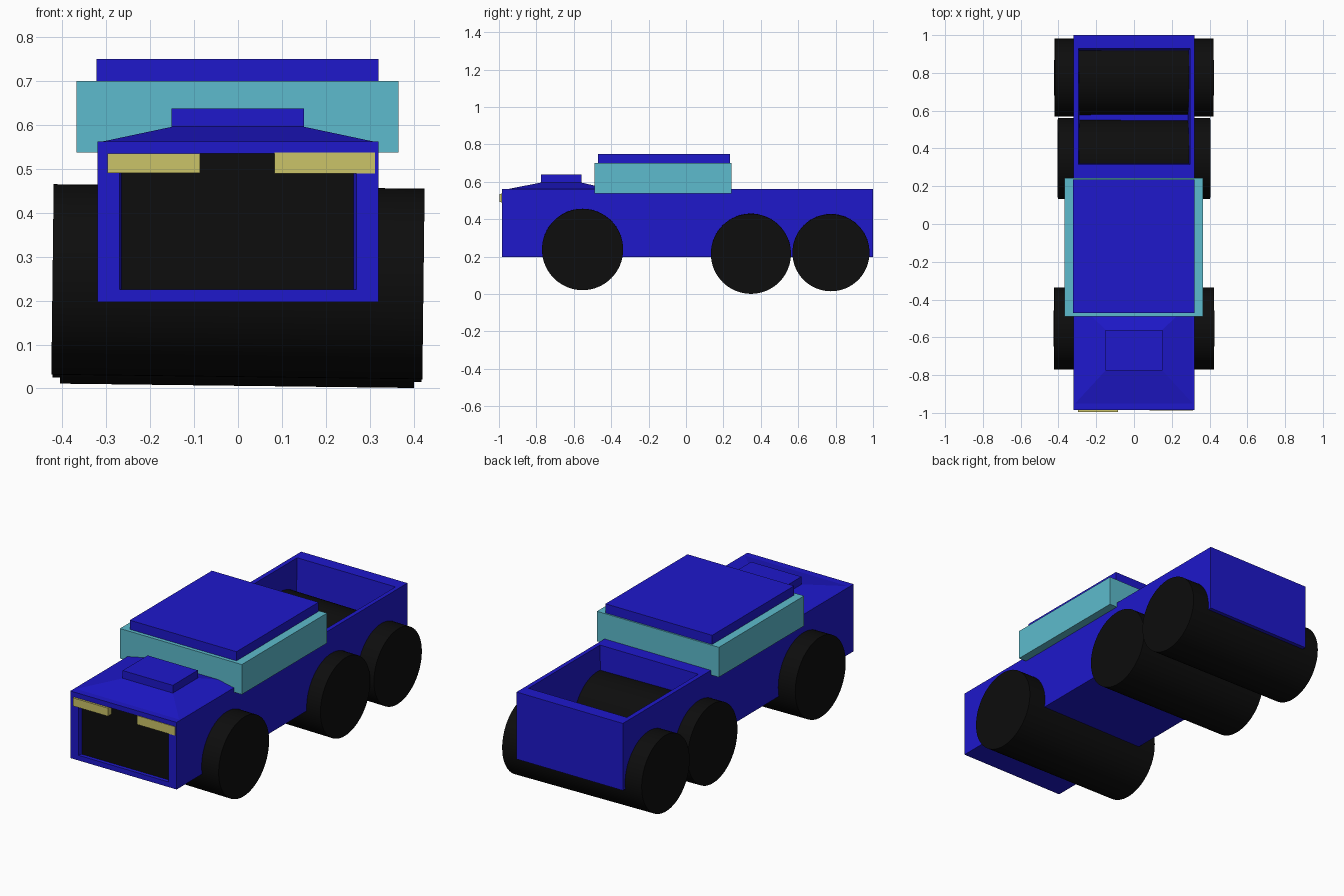
import bpy, bmesh
from math import radians, pi
from mathutils import Matrix, Vector

if "Cube" in bpy.data.objects:
    bpy.data.objects.remove(bpy.data.objects["Cube"])


def material(name, r, g, b):
    m = bpy.data.materials.new(name)
    m.diffuse_color = (r, g, b, 1)
    m.use_nodes = True
    m.node_tree.nodes["Principled BSDF"].inputs["Base Color"].default_value = m.diffuse_color
    return m


BLUE = material("blue_paint", 0.013, 0.009, 0.6)
BLACK = material("black", 0.004, 0.004, 0.004)
GLASS = material("glass", 0.11, 0.5, 0.61)
LAMP = material("lamp", 0.6, 0.55, 0.14)


def finish(name, bm, *mats):
    bmesh.ops.recalc_face_normals(bm, faces=bm.faces)
    me = bpy.data.meshes.new(name)
    bm.to_mesh(me)
    bm.free()
    for m in mats:
        me.materials.append(m)
    ob = bpy.data.objects.new(name, me)
    bpy.context.collection.objects.link(ob)
    return ob


def box_mesh(lo, hi):
    bm = bmesh.new()
    bmesh.ops.create_cube(bm, size=1)
    snap(bm.verts, lo, hi)
    return bm


def snap(verts, lo, hi):
    # move the corners of a box or rectangle onto the given bounds
    verts = list(verts)
    mid = sum((v.co for v in verts), Vector()) / len(verts)
    for v in verts:
        v.co = [lo[i] if v.co[i] < mid[i] else hi[i] for i in range(3)]


def pocket(bm, face, *bounds):
    # inset the face through successive rectangles
    for lo, hi in bounds:
        bmesh.ops.inset_individual(bm, faces=[face], thickness=0.01)
        snap(face.verts, lo, hi)


def pick(bm, direction, y_min=-2):
    bm.normal_update()
    return next(f for f in bm.faces
                if f.normal.dot(Vector(direction)) > 0.9 and f.calc_center_median().y > y_min)


# Body with recessed grille and open load bed
bm = box_mesh((-0.32, -0.985, 0.197), (0.32, 1.0, 0.562))
bmesh.ops.bisect_plane(bm, geom=bm.verts[:] + bm.edges[:] + bm.faces[:],
                       plane_co=(0, 0.2, 0), plane_no=(0, 1, 0))
pocket(bm, pick(bm, (0, 0, 1), 0.2),
       ((-0.295, 0.315, 0.562), (0.297, 0.93, 0.562)),
       ((-0.288, 0.325, 0.29), (0.286, 0.912, 0.29)))
grille = pick(bm, (0, -1, 0))
pocket(bm, grille,
       ((-0.27, -0.985, 0.225), (0.27, -0.985, 0.535)),
       ((-0.265, -0.965, 0.225), (0.263, -0.965, 0.535)))
grille.material_index = 1
finish("body", bm, BLUE, BLACK)

# Bonnet, tapering up to the scoop
bm = box_mesh((-0.32, -0.96, 0.56), (0.32, -0.40, 0.596))
snap([v for v in bm.verts if v.co.z > 0.58], (-0.15, -0.775, 0.596), (0.15, -0.56, 0.596))
finish("bonnet", bm, BLUE)

# Boxes: scoop, cab glass, roof, headlights
for name, lo, hi, mat in (
    ("bonnet_scoop", (-0.152, -0.775, 0.59), (0.15, -0.56, 0.638), BLUE),
    ("cab_glass", (-0.368, -0.49, 0.537), (0.366, 0.243, 0.70), GLASS),
    ("roof", (-0.322, -0.47, 0.695), (0.32, 0.235, 0.75), BLUE),
    ("left_headlight", (-0.297, -0.996, 0.491), (-0.086, -0.96, 0.535), LAMP),
    ("right_headlight", (0.083, -0.988, 0.489), (0.312, -0.96, 0.537), LAMP),
):
    finish(name, box_mesh(lo, hi), mat)

# Full-width wheel rollers, slightly tilted
for name, y, z, r, width in (
    ("front_wheels", -0.553, 0.243, 0.217, 0.845),
    ("middle_wheels", 0.347, 0.22, 0.214, 0.806),
    ("rear_wheels", 0.775, 0.226, 0.206, 0.84),
):
    bm = bmesh.new()
    bmesh.ops.create_cone(bm, cap_ends=True, segments=64, radius1=r, radius2=r, depth=width,
                          matrix=Matrix.Translation((0, y, z))
                          @ Matrix.Rotation(pi / 2 + radians(0.7), 4, 'Y'))
    ob = finish(name, bm, BLACK)
    bpy.ops.object.select_all(action='DESELECT')
    ob.select_set(True)
    bpy.context.view_layer.objects.active = ob
    bpy.ops.object.shade_smooth_by_angle(angle=radians(30))
